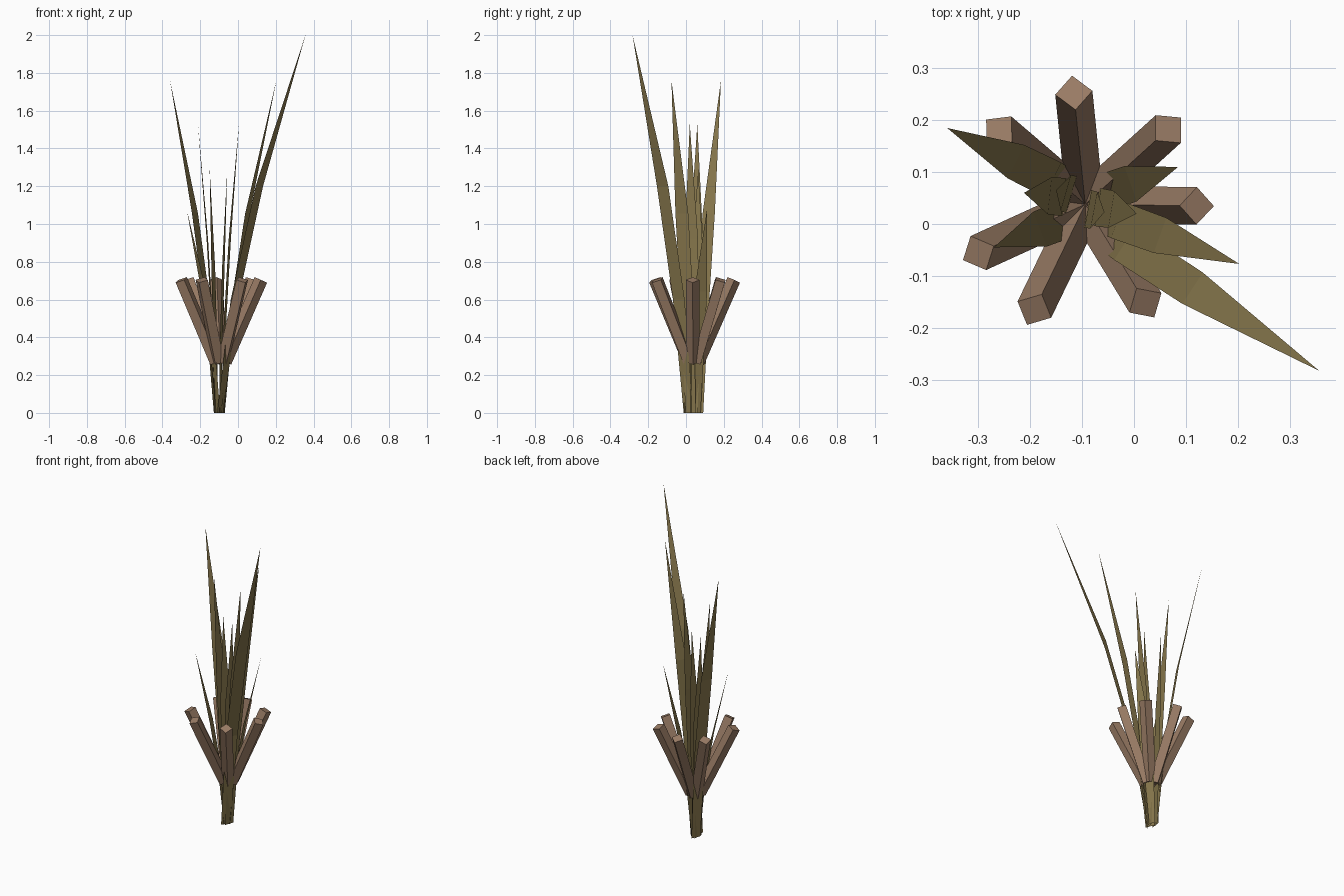
import bpy, bmesh
from mathutils import Vector

if "Cube" in bpy.data.objects:
    bpy.data.objects.remove(bpy.data.objects["Cube"])


def material(name, color):
    m = bpy.data.materials.new(name)
    m.diffuse_color = (*color, 1)
    m.use_nodes = True
    m.node_tree.nodes["Principled BSDF"].inputs["Base Color"].default_value = m.diffuse_color
    return m


OLIVE = material("olive_leaf", (0.25, 0.19, 0.075))
BROWN = material("brown_bark", (0.32, 0.2, 0.13))


def make_object(name, bm, mat):
    me = bpy.data.meshes.new(name)
    bm.to_mesh(me)
    bm.free()
    me.materials.append(mat)
    ob = bpy.data.objects.new(name, me)
    bpy.context.collection.objects.link(ob)


# Tall leaf: flat strip bending outward, ending in a point
def leaf(name, base, tip, height):
    b, t = Vector((*base, 0)), Vector((*tip, 0))
    out = t - b
    side = Vector((-out.y, out.x, 0)).normalized()
    bm = bmesh.new()
    rows = []
    for zf, rf, w in ((0, 0, 0.058), (0.3, 0.17, 0.074), (0.6, 0.46, 0.072)):
        c = b + out * rf + Vector((0, 0, height * zf))
        rows.append([bm.verts.new(c + side * s * w / 2) for s in (-1, 1)])
    for lo, hi in zip(rows, rows[1:]):
        bm.faces.new((lo[0], lo[1], hi[1], hi[0]))
    point = bm.verts.new(t + Vector((0, 0, height)))
    bm.faces.new((rows[-1][0], rows[-1][1], point))
    make_object(name, bm, OLIVE)


# Square stalk: prism leaning out, one corner edge facing outward
def stalk(name, tip, center=(-0.094, 0.038)):
    c = Vector((*center, 0))
    r = Vector((*tip, 0)) - c
    radial = r.normalized()
    lo = c + radial * 0.025 + Vector((0, 0, 0.27))
    hi = c + r + Vector((0, 0, 0.704))
    axis = (hi - lo).normalized()
    side = axis.cross(radial).normalized()
    up = side.cross(axis).normalized()
    bm = bmesh.new()
    ends = [[bm.verts.new(p + d * 0.036) for d in (up, side, -up, -side)]
            for p in (lo, hi)]
    bm.faces.new(ends[0][::-1])
    bm.faces.new(ends[1])
    for i in range(4):
        j = (i + 1) % 4
        bm.faces.new((ends[0][i], ends[0][j], ends[1][j], ends[1][i]))
    bmesh.ops.recalc_face_normals(bm, faces=bm.faces)
    make_object(name, bm, BROWN)


LEAVES = [((-0.095, 0.012), (0.357, -0.283), 2.0),
          ((-0.08, 0.025), (0.203, -0.077), 1.76),
          ((-0.115, 0.065), (-0.36, 0.185), 1.76),
          ((-0.085, 0.035), (0.005, 0.02), 1.53),
          ((-0.12, 0.05), (-0.212, 0.06), 1.53),
          ((-0.095, 0.03), (-0.057, 0.023), 1.29),
          ((-0.115, 0.055), (-0.15, 0.065), 1.29),
          ((-0.085, 0.05), (0.085, 0.11), 1.07),
          ((-0.105, 0.02), (-0.27, -0.045), 1.07)]
for i, (b, t, h) in enumerate(LEAVES):
    leaf(f"leaf_{i + 1}", b, t, h)

TIPS = [(-0.116, 0.253), (0.066, 0.183), (0.121, 0.035), (0.022, -0.152),
        (-0.192, -0.165), (-0.30, -0.056), (-0.26, 0.18)]
for i, t in enumerate(TIPS):
    stalk(f"stalk_{i + 1}", t)
